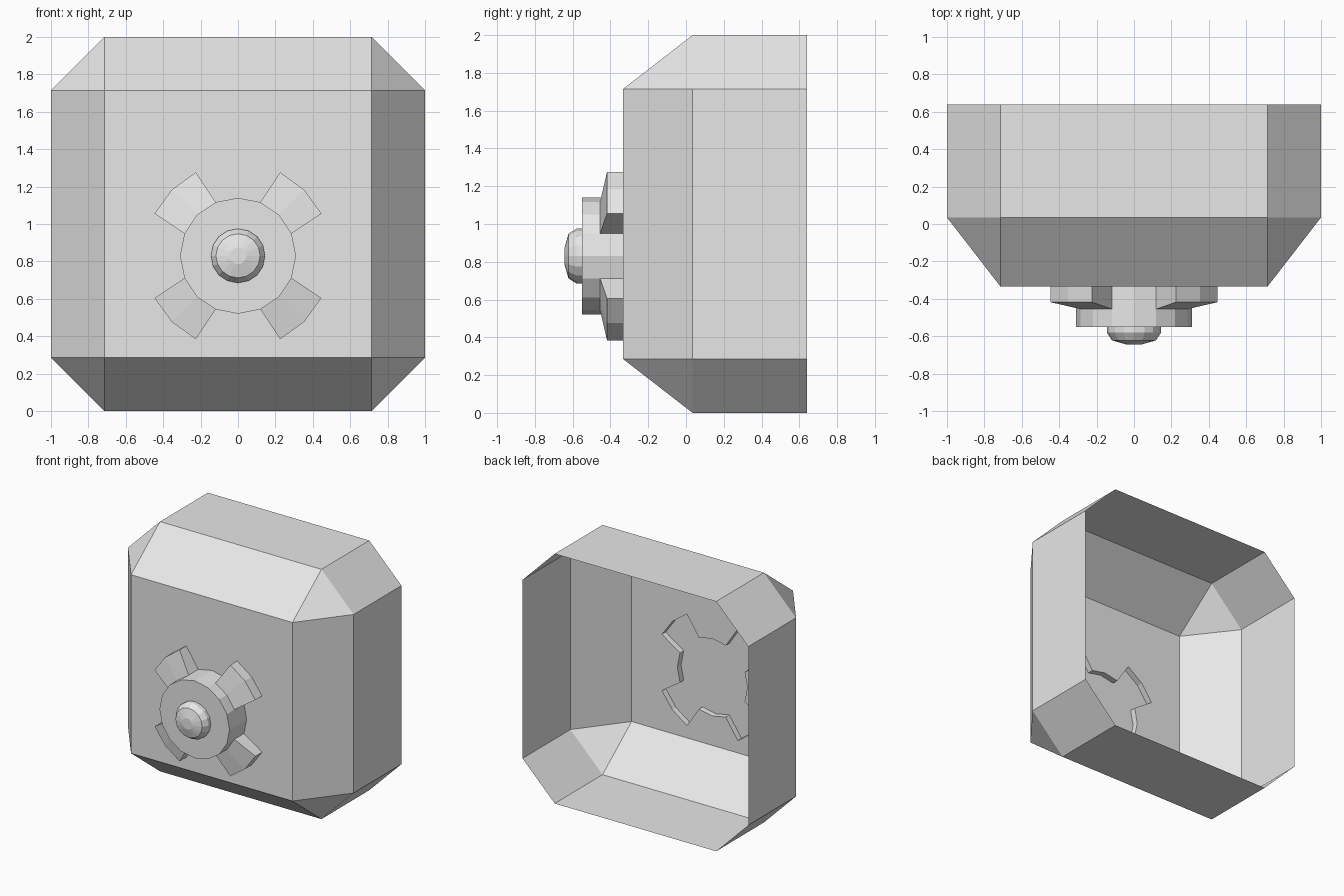
import bpy, bmesh, math
from mathutils import Vector

if "Cube" in bpy.data.objects:
    bpy.data.objects.remove(bpy.data.objects["Cube"])

grey = bpy.data.materials.new("light grey")
grey.diffuse_color = (0.8, 0.8, 0.8, 1)
grey.use_nodes = True
grey.node_tree.nodes["Principled BSDF"].inputs["Base Color"].default_value = grey.diffuse_color

CZ = 0.83          # height of the hub centre
PANEL_Y = -0.333   # front panel plane
FLOOR_Y = -0.38    # back of the hub, slightly recessed in the panel
HUB_Y = -0.55      # front of the hub
HUB_R, SPOKE_R, KNOB_R = 0.31, 0.5, 0.145


def polar(r, deg, y):
    a = math.radians(deg)
    return Vector((r * math.cos(a), y, CZ + r * math.sin(a)))


def finish(name, bm):
    """Weld the parts, point the faces outward (front faces to -y) and add the object."""
    bmesh.ops.remove_doubles(bm, verts=bm.verts, dist=1e-4)
    bmesh.ops.recalc_face_normals(bm, faces=bm.faces)
    front = min(bm.faces, key=lambda f: f.calc_center_median().y)
    front.normal_update()
    if front.normal.y > 0:
        bmesh.ops.reverse_faces(bm, faces=bm.faces)
    mesh = bpy.data.meshes.new(name)
    bm.to_mesh(mesh)
    bm.free()
    mesh.materials.append(grey)
    obj = bpy.data.objects.new(name, mesh)
    bpy.context.collection.objects.link(obj)
    return obj


def face(bm, pts):
    return bm.faces.new([bm.verts.new(p) for p in pts])


def strip(bm, a, b, closed=True):
    """Quads between two matching rows of points."""
    n = len(a)
    for i in range(n if closed else n - 1):
        j = (i + 1) % n
        face(bm, (a[i], a[j], b[j], b[i]))


def outline(y):
    """Hub circle with four spokes, as one loop."""
    pts = []
    for k in range(4):
        c = 45 + 90 * k
        pts += [polar(HUB_R, c - 22.5, y), polar(SPOKE_R, c - 18.2, y),
                polar(SPOKE_R, c, y), polar(SPOKE_R, c + 18.2, y),
                polar(HUB_R, c + 22.5, y), polar(HUB_R, c + 45, y)]
    return pts


# Chamfered shell, open at the back
bm = bmesh.new()
I = 0.715


def octagon(y):
    return [Vector((x, y, 1 + z)) for x, z in
            ((I, -1), (1, -I), (1, I), (I, 1), (-I, 1), (-1, I), (-1, -I), (-I, -1))]


mid, back = octagon(0.035), octagon(0.64)
panel = [Vector((x, PANEL_Y, 1 + z)) for x, z in ((I, -I), (I, I), (-I, I), (-I, -I))]
strip(bm, mid, back)
for k in range(4):
    a, b, c = mid[2 * k], mid[2 * k + 1], mid[(2 * k + 2) % 8]
    p, q = panel[k], panel[(k + 1) % 4]
    face(bm, (a, b, p))          # corner triangle
    face(bm, (b, c, q, p))       # sloped side
# Front panel with a hole behind the hub
edges = []
for loop in (panel, outline(PANEL_Y)):
    vs = [bm.verts.new(p) for p in loop]
    edges += [bm.edges.new((vs[i], vs[(i + 1) % len(vs)])) for i in range(len(vs))]
bmesh.ops.triangle_fill(bm, edges=edges, use_beauty=True, normal=(0, -1, 0))
finish("shell", bm)

# Hub with four tapered spokes
bm = bmesh.new()
face(bm, outline(FLOOR_Y))
strip(bm, outline(PANEL_Y), outline(FLOOR_Y))
ring = [22.5 * i for i in range(16)]
strip(bm, [polar(HUB_R, d, FLOOR_Y) for d in ring], [polar(HUB_R, d, HUB_Y) for d in ring])
face(bm, [polar(HUB_R, d, HUB_Y) for d in ring])
for k in range(4):
    c = 45 + 90 * k
    inner = [polar(HUB_R, c + d, -0.455) for d in (-22.5, 0, 22.5)]
    outer = [polar(SPOKE_R, c + d, -0.418) for d in (-18.2, 0, 18.2)]
    rim = [inner[0]] + outer + [inner[2]]
    base = [Vector((p.x, FLOOR_Y, p.z)) for p in rim]
    strip(bm, inner, outer, closed=False)
    strip(bm, rim, base, closed=False)
finish("hub_and_spokes", bm)

# Rounded knob in the hub centre
bm = bmesh.new()
rows = [[polar(r, d, y) for d in ring] for r, y in
        ((KNOB_R, HUB_Y), (KNOB_R, -0.58), (0.118, -0.622), (0.045, -0.643))]
for a, b in zip(rows, rows[1:]):
    strip(bm, a, b)
face(bm, rows[-1])
finish("knob", bm)
